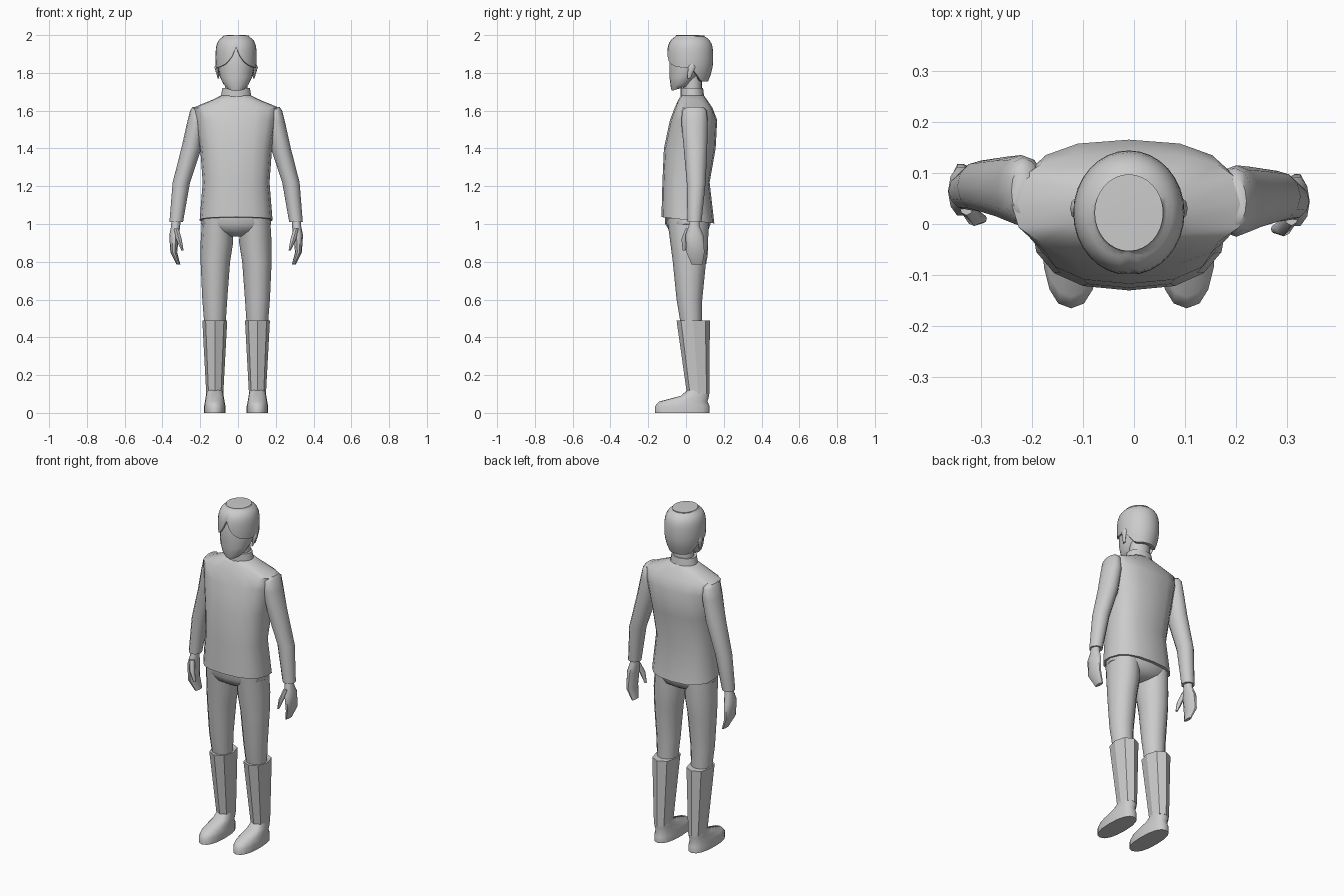
import bpy, bmesh, math
from mathutils import Vector

cube = bpy.data.objects.get("Cube")
if cube:
    bpy.data.objects.remove(cube, do_unlink=True)

GREY = (0.6, 0.6, 0.6, 1)
grey = bpy.data.materials.new("plain_grey")
grey.use_nodes = True
grey.diffuse_color = GREY
grey.node_tree.nodes["Principled BSDF"].inputs["Base Color"].default_value = GREY
MIDDLE = -0.01  # the body stands slightly off centre


def skin(name, rings, sharp=50, closed=True):
    """Join equal rings of points, top first, into one smooth part."""
    bm = bmesh.new()
    loops = [[bm.verts.new(point) for point in ring] for ring in rings]
    for upper, lower in zip(loops, loops[1:]):
        for i in range(len(upper)):
            bm.faces.new((upper[i - 1], lower[i - 1], lower[i], upper[i]))
    bm.faces.new(loops[0])
    if closed:
        bm.faces.new(loops[-1])
    bmesh.ops.recalc_face_normals(bm, faces=bm.faces)
    mesh = bpy.data.meshes.new(name)
    bm.to_mesh(mesh)
    bm.free()
    mesh.materials.append(grey)
    part = bpy.data.objects.new(name, mesh)
    bpy.context.collection.objects.link(part)
    bpy.ops.object.select_all(action="DESELECT")
    part.select_set(True)
    bpy.context.view_layer.objects.active = part
    bpy.ops.object.shade_smooth_by_angle(angle=math.radians(sharp))


def squared(value, power):
    return math.copysign(abs(value) ** power, value)


def oval(z, wide, deep, x=0, y=0, tilt=0, sides=16, power=1):
    """A level oval of half sizes wide and deep; tilt slopes it along y."""
    ring = []
    for i in range(sides):
        angle = math.tau * i / sides
        across = wide * squared(math.cos(angle), power)
        along = deep * squared(math.sin(angle), power)
        ring.append(Vector((MIDDLE + x + across, y + along, z + tilt * along)))
    return ring


def loft(name, stations, sharp=50, **shape):
    skin(name, [oval(**station, **shape) for station in stations], sharp)


def both_sides(name, stations, swing=0, sharp=50, **shape):
    """Build a left part and its mirror image; swing moves them apart in y."""
    for word, side in (("left", 1), ("right", -1)):
        placed = [dict(s, x=side * s["x"], y=s["y"] - side * swing) for s in stations]
        loft(word + "_" + name, placed, sharp, **shape)


# Tunic with a sloping hem, and its standing collar
loft("tunic", [
    dict(z=1.68, wide=.08, deep=.06, y=.035),
    dict(z=1.66, wide=.12, deep=.075, y=.035),
    dict(z=1.615, wide=.23, deep=.1, y=.04),
    dict(z=1.55, wide=.215, deep=.125, y=.04),
    dict(z=1.4, wide=.19, deep=.137, y=.02),
    dict(z=1.22, wide=.177, deep=.125),
    dict(z=1.02, wide=.193, deep=.14, y=.01, tilt=-.12)], power=.8)
loft("collar", [
    dict(z=1.72, wide=.073, deep=.06, y=.03),
    dict(z=1.65, wide=.085, deep=.065, y=.035)])
loft("neck", [dict(z=z, wide=.06, deep=.05, y=.035) for z in (1.8, 1.7)])

# Trousers
loft("hips", [
    dict(z=1.05, wide=.18, deep=.12, y=.01),
    dict(z=1, wide=.185, deep=.12, y=.01),
    dict(z=.96, wide=.14, deep=.1, y=.015),
    dict(z=.935, wide=.05, deep=.06, y=.015)], power=.85)
both_sides("leg", [
    dict(z=1.03, wide=.08, deep=.11, x=.1, y=.01),
    dict(z=.9, wide=.086, deep=.1, x=.102, y=.017),
    dict(z=.8, wide=.078, deep=.088, x=.11, y=.018),
    dict(z=.6, wide=.066, deep=.068, x=.113, y=.018),
    dict(z=.45, wide=.055, deep=.055, x=.112, y=.03)], sides=12)

# Boots: a faceted shaft over a rounded foot
both_sides("boot", [
    dict(z=.49, wide=.066, deep=.088, x=.113, y=.038),
    dict(z=.1, wide=.045, deep=.06, x=.113, y=.065)],
    sharp=25, sides=8, power=.9)
both_sides("foot", [
    dict(z=.12, wide=.042, deep=.056, x=.113, y=.062),
    dict(z=.09, wide=.047, deep=.075, x=.113, y=.047),
    dict(z=.06, wide=.052, deep=.128, x=.113, y=-.014),
    dict(z=.035, wide=.057, deep=.145, x=.113, y=-.02),
    dict(z=0, wide=.057, deep=.145, x=.113, y=-.02)], power=.85)

# Sleeves, with the left arm swung slightly forward
SWING = .01
both_sides("sleeve", [
    dict(z=1.62, wide=.02, deep=.045, x=.21, y=.055),
    dict(z=1.6, wide=.037, deep=.065, x=.207, y=.055),
    dict(z=1.54, wide=.049, deep=.07, x=.21, y=.055),
    dict(z=1.4, wide=.053, deep=.062, x=.237, y=.06),
    dict(z=1.22, wide=.046, deep=.05, x=.29, y=.064),
    dict(z=1.01, wide=.036, deep=.037, x=.317, y=.055)], SWING, sides=12)

# Hands with the thumb held forward and inward
both_sides("hand", [
    dict(z=1.03, wide=.024, deep=.027, x=.318, y=.055),
    dict(z=.99, wide=.024, deep=.03, x=.32, y=.053),
    dict(z=.94, wide=.026, deep=.05, x=.328, y=.054),
    dict(z=.85, wide=.018, deep=.05, x=.33, y=.06),
    dict(z=.785, wide=.01, deep=.03, x=.305, y=.068)], SWING, sides=10)
both_sides("thumb", [
    dict(z=.975, wide=.014, deep=.018, x=.318, y=.025),
    dict(z=.92, wide=.015, deep=.017, x=.303, y=.003),
    dict(z=.86, wide=.006, deep=.008, x=.284, y=0)], SWING, sides=8)

# Head with a jaw rising towards the back
loft("head", [
    dict(z=1.95, wide=.08, deep=.09, y=.02),
    dict(z=1.9, wide=.1, deep=.108, y=.02),
    dict(z=1.83, wide=.096, deep=.1, y=.012),
    dict(z=1.78, wide=.086, deep=.082, y=-.005, tilt=.1),
    dict(z=1.742, wide=.068, deep=.063, y=-.018, tilt=.25),
    dict(z=1.72, wide=.046, deep=.05, y=-.025, tilt=.3)], sides=20)
both_sides("ear", [
    dict(z=1.85, wide=.006, deep=.01, x=.1, y=.03),
    dict(z=1.83, wide=.01, deep=.02, x=.105, y=.03),
    dict(z=1.77, wide=.004, deep=.008, x=.093, y=.016)], sides=8)

# Hair: a dome whose lower edge rises to a parting in front and drops behind
CROWN, BROW, TEMPLE = 2, 1.87, 1.825


def dome_size(z):
    if z > BROW:
        rise = (z - BROW) / (CROWN - BROW)
        return max(0.2, 1 - rise ** 3.5) ** 0.3
    return 1 - 17 * (BROW - z) ** 2


def hair_edge(turn):
    parting = 0.11 * math.exp(-turn / 0.35)
    behind = min(1, max(0, (turn - 1.6) / 0.6))
    return TEMPLE + parting - 0.07 * behind


def hair_ring(depth, inset=1, sides=32):
    ring = []
    for i in range(sides):
        angle = math.tau * i / sides - math.pi
        z = CROWN - depth * (CROWN - hair_edge(abs(angle)))
        size = inset * dome_size(z)
        ring.append(Vector((MIDDLE + 0.109 * size * math.sin(angle),
                            0.022 - 0.122 * size * math.cos(angle), z)))
    return ring


STEPS = 12
rings = [hair_ring((i / STEPS) ** 2) for i in range(1, STEPS + 1)]
skin("hair", [hair_ring(0, 0.4)] + rings + [hair_ring(1, 0.82)], closed=False)
